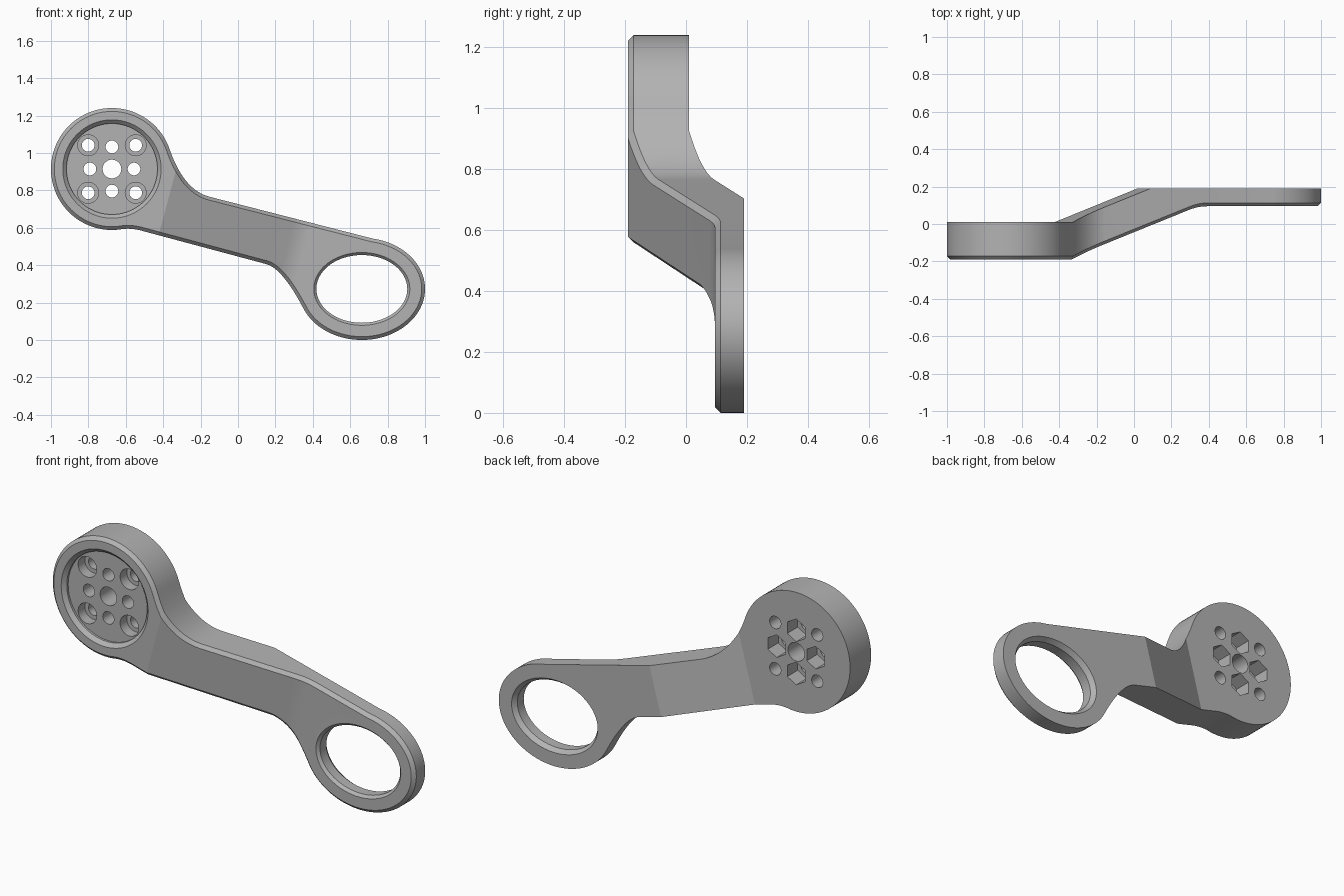
import bpy, bmesh, math
from mathutils import Vector

if "Cube" in bpy.data.objects:
    bpy.data.objects.remove(bpy.data.objects["Cube"], do_unlink=True)

grey = bpy.data.materials.new("plain_grey")
grey.use_nodes = True
COLOR = (0.45, 0.45, 0.45, 1)
grey.diffuse_color = COLOR
grey.node_tree.nodes["Principled BSDF"].inputs["Base Color"].default_value = COLOR

DISC = Vector((-0.674, 0.914))
DISC_R = 0.326
RING = Vector((0.662, 0.273))
RING_R = (0.338, 0.273)
TILT = math.radians(15)
ALONG = Vector((math.cos(TILT), 0, -math.sin(TILT)))   # arm direction
CHAMFER = 0.018


def arc(c, rx, rz, a, b, n):
    angles = [math.radians(a + (b - a) * i / n) for i in range(n + 1)]
    return [Vector((c.x + rx * math.cos(t), c.y + rz * math.sin(t))) for t in angles]


def blend(p, corner, q, n=16):
    """Interior points of a quadratic curve between p and q."""
    c = Vector(corner)
    return [p * (1 - t) ** 2 + c * 2 * t * (1 - t) + q * t * t
            for t in (i / n for i in range(1, n))]


# Arm outline: disc, lower edge, ring, upper edge
disc_arc = arc(DISC, DISC_R, DISC_R, 19, 280, 72)
ring_arc = arc(RING, *RING_R, -156.5, 80, 72)
low_a, low_b = Vector((-0.50, 0.58)), Vector((0.15, 0.406))
top_b = Vector((-0.15, 0.765))
outline = (disc_arc + blend(disc_arc[-1], (-0.565, 0.600), low_a, 8) + [low_a, low_b]
           + blend(low_b, (0.238, 0.383), ring_arc[0]) + ring_arc + [top_b]
           + blend(top_b, (-0.29, 0.80), disc_arc[0]))


def inset(points, d):
    out = []
    for i, p in enumerate(points):
        e = (points[(i + 1) % len(points)] - points[i - 1]).normalized()
        out.append(p + Vector((-e.y, e.x)) * d)
    return out


# Dogleg of the front and back surfaces along the arm
SLOPE = 0.393
BEND_A, BACK_B = -0.555, -0.097
FRONT_B, SOFT = 0.170, 0.05


def back_y(u):
    return 0.01 + SLOPE * (min(max(u, BEND_A), BACK_B) - BEND_A)


def front_y(u):
    if u < FRONT_B - SOFT:
        return -0.19 + SLOPE * max(u - BEND_A, 0)
    w = min(u - FRONT_B + SOFT, 2 * SOFT)
    return -0.19 + SLOPE * (FRONT_B - SOFT - BEND_A + w - w * w / (4 * SOFT))


# Flat body with three layers: front face, chamfer edge, back face
bm = bmesh.new()
layers = [[bm.verts.new((p.x, y, p.y)) for p in pts]
          for y, pts in enumerate((inset(outline, CHAMFER), outline, outline))]
n = len(outline)
for a, b in zip(layers, layers[1:]):
    for i in range(n):
        j = (i + 1) % n
        bm.faces.new((a[i], a[j], b[j], b[i]))
bm.faces.new(layers[0])
bm.faces.new(layers[-1])

# Cut across at each bend, then push the layers into the dogleg
bends = [BEND_A, BACK_B] + [FRONT_B - SOFT + 2 * SOFT * i / 6 for i in range(7)]
for u in bends:
    bmesh.ops.bisect_plane(bm, geom=bm.verts[:] + bm.edges[:] + bm.faces[:],
                           dist=1e-5, plane_co=ALONG * u, plane_no=ALONG)
for v in bm.verts:
    u = v.co.dot(ALONG)
    v.co.y = (front_y(u), front_y(u) + CHAMFER, back_y(u))[round(v.co.y)]
bmesh.ops.recalc_face_normals(bm, faces=bm.faces)
mesh = bpy.data.meshes.new("offset_arm")
bm.to_mesh(mesh)
bm.free()
arm = bpy.data.objects.new("offset_arm", mesh)
bpy.context.collection.objects.link(arm)
mesh.materials.append(grey)
bpy.context.view_layer.objects.active = arm
arm.select_set(True)


def bore(name, x, z, profile, sides=48, squash=1.0, extra=0.0):
    """Cut a turned shape; profile holds (y, radius) from front to back."""
    b = bmesh.new()
    rings = []
    for y, r in profile:
        turn = [math.tau * (i / sides) + math.pi / 2 for i in range(sides)]
        rings.append([b.verts.new((x + r * math.cos(t), y, z + (r * squash - extra) * math.sin(t)))
                      for t in turn])
    for p, q in zip(rings, rings[1:]):
        for i in range(sides):
            j = (i + 1) % sides
            b.faces.new((p[i], p[j], q[j], q[i]))
    b.faces.new(rings[0])
    b.faces.new(rings[-1])
    bmesh.ops.recalc_face_normals(b, faces=b.faces)
    m = bpy.data.meshes.new(name)
    b.to_mesh(m)
    b.free()
    m.materials.append(grey)
    cutter = bpy.data.objects.new(name, m)
    cutter.hide_render = True
    bpy.context.collection.objects.link(cutter)
    mod = arm.modifiers.new(name, "BOOLEAN")
    mod.operation, mod.solver, mod.object = "DIFFERENCE", "EXACT", cutter
    bpy.ops.object.modifier_apply(modifier=name)
    bpy.data.objects.remove(cutter, do_unlink=True)


# Large ring opening, chamfered on both sides
bore("ring_opening", RING.x, RING.y,
     [(0.075, 0.275), (0.11, 0.243), (0.165, 0.243), (0.21, 0.275)], 80, 1.0, 0.062)

# Disc recess with a sloped rim
bore("disc_recess", DISC.x, DISC.y, [(-0.21, 0.283), (-0.17, 0.243), (-0.158, 0.243)], 80)
bore("centre_hole", DISC.x, DISC.y, [(-0.3, 0.05), (0.1, 0.05)])

# Counterbored corner holes, and side holes with hexagonal pockets behind
for sx in (-1, 1):
    for sz in (-1, 1):
        bore("corner_hole", DISC.x + 0.127 * sx, DISC.y + 0.127 * sz,
             [(-0.3, 0.056), (-0.10, 0.056), (-0.10, 0.034), (0.1, 0.034)], 32)
for k in range(4):
    x = DISC.x + 0.118 * math.cos(k * math.pi / 2)
    z = DISC.y + 0.118 * math.sin(k * math.pi / 2)
    bore("side_hole", x, z, [(-0.3, 0.034), (0.1, 0.034)], 32)
    bore("hex_pocket", x, z, [(-0.08, 0.062), (0.1, 0.062)], 6)

bpy.ops.object.shade_smooth_by_angle(angle=math.radians(15))
